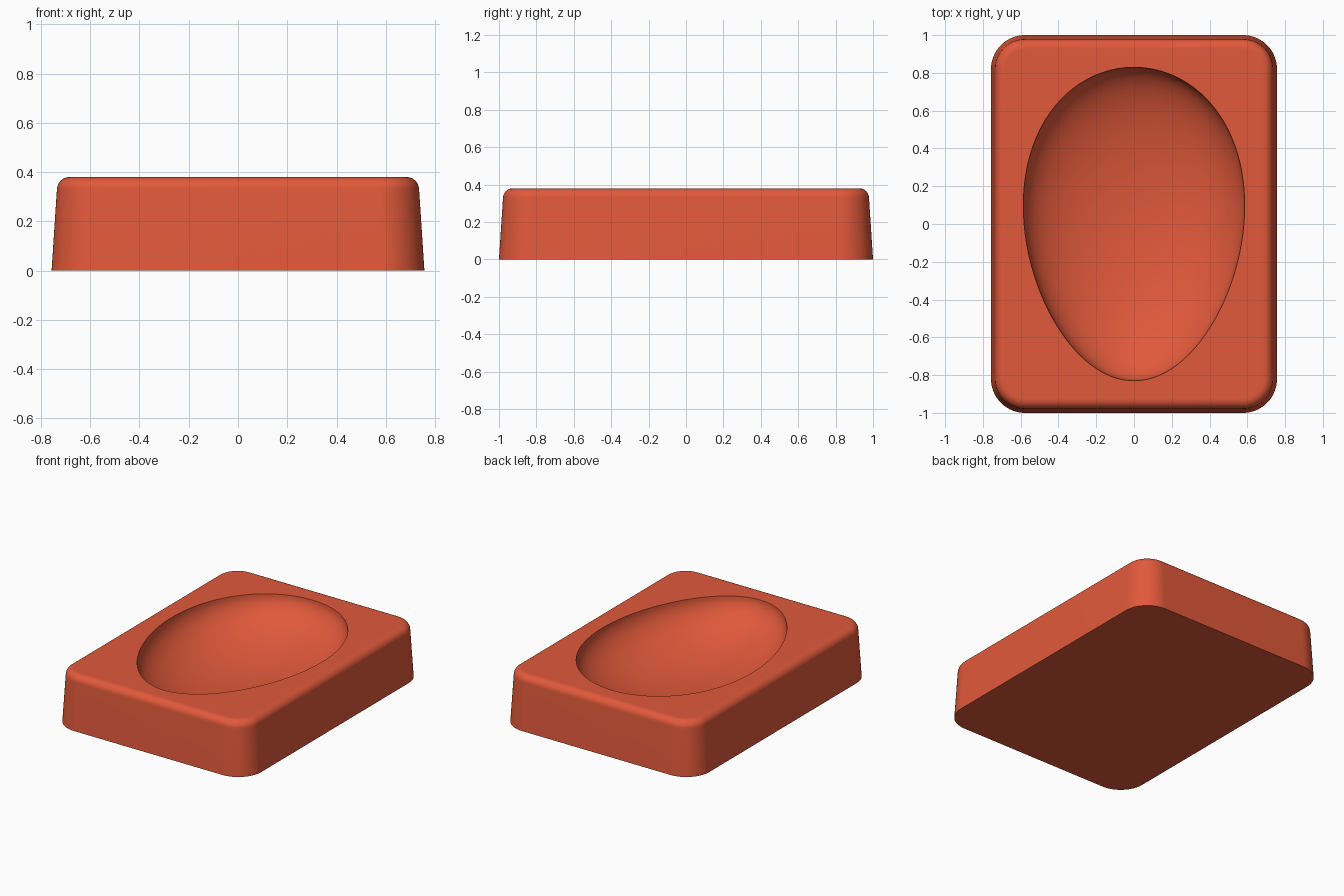
import bpy
import bmesh
from math import sin, cos, pi, radians

cube = bpy.data.objects.get("Cube")
if cube:
    bpy.data.objects.remove(cube, do_unlink=True)

# Sizes
HEIGHT = 0.38
CORNER_X, CORNER_Y = 0.577, 0.82      # centres of the rounded corners
BASE_R, SHOULDER_R, EDGE = 0.18, 0.158, 0.05
EGG_W, EGG_L, EGG_SKEW = 0.582, 0.83, 0.12
DEPTH = 0.29
STEPS, BOWL_RINGS = 24, 24

# Sweep angles, corner by corner, with both ends of every quarter
SWEEP = [(q, (q + i / STEPS) * pi / 2) for q in range(4) for i in range(STEPS + 1)]
SIGNS = [(1, 1), (-1, 1), (-1, -1), (1, -1)]


def block_ring(radius, z):
    """Rounded rectangle outline."""
    return [(SIGNS[q][0] * CORNER_X + radius * cos(a),
             SIGNS[q][1] * CORNER_Y + radius * sin(a), z) for q, a in SWEEP]


def egg_ring(scale, z):
    """Egg outline, broad towards the back."""
    return [(scale * EGG_W * cos(a) * (1 + EGG_SKEW * sin(a)),
             scale * EGG_L * sin(a), z) for _, a in SWEEP]


# Tapered sides
top_r = SHOULDER_R - EDGE
rings = [block_ring(BASE_R, 0), block_ring(SHOULDER_R + 0.001, HEIGHT - EDGE - 0.01)]
# Rounded upper edge
for i in range(9):
    t = i / 8 * pi / 2
    rings.append(block_ring(top_r + EDGE * cos(t), HEIGHT - EDGE + EDGE * sin(t)))
# Flat rim
rings.append(block_ring(top_r - 0.008, HEIGHT))
# Egg-shaped hollow
for i in range(BOWL_RINGS):
    t = i / BOWL_RINGS * pi / 2
    rings.append(egg_ring(cos(t), HEIGHT - DEPTH * sin(t)))

# Join the rings and close both ends
bm = bmesh.new()
loops = [[bm.verts.new(p) for p in ring] for ring in rings]
count = len(SWEEP)
for low, high in zip(loops, loops[1:]):
    for i in range(count):
        j = (i + 1) % count
        bm.faces.new((low[i], low[j], high[j], high[i]))
bm.faces.new(list(reversed(loops[0])))
centre = bm.verts.new((0, 0, HEIGHT - DEPTH))
for i in range(count):
    bm.faces.new((loops[-1][i], loops[-1][(i + 1) % count], centre))
bmesh.ops.remove_doubles(bm, verts=bm.verts[:], dist=0.0001)
bmesh.ops.recalc_face_normals(bm, faces=bm.faces[:])

mesh = bpy.data.meshes.new("hollowed_block")
bm.to_mesh(mesh)
bm.free()
block = bpy.data.objects.new("hollowed_block", mesh)
bpy.context.collection.objects.link(block)

# Terracotta red material
red = bpy.data.materials.new("terracotta_red")
red.use_nodes = True
color = (0.75, 0.1, 0.043, 1)
red.diffuse_color = color
red.node_tree.nodes["Principled BSDF"].inputs["Base Color"].default_value = color
mesh.materials.append(red)

# Smooth shading with a crisp rim and base
bpy.ops.object.select_all(action='DESELECT')
block.select_set(True)
bpy.context.view_layer.objects.active = block
bpy.ops.object.shade_smooth_by_angle(angle=radians(35))
